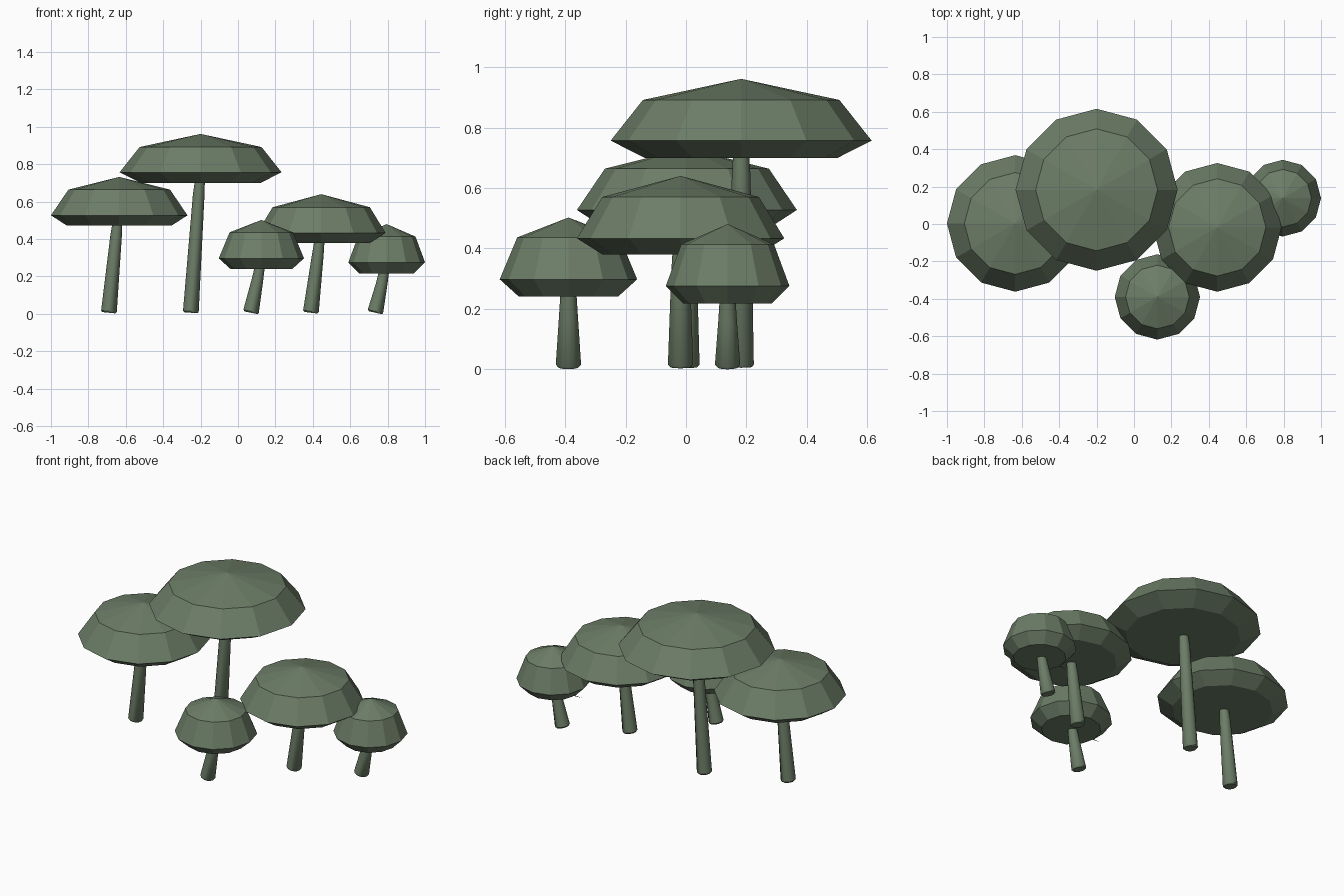
import bpy
import bmesh
from math import sin, cos, pi
from mathutils import Vector

SIDES = 12

if "Cube" in bpy.data.objects:
    bpy.data.objects.remove(bpy.data.objects["Cube"])

green = bpy.data.materials.new("moss green")
green.use_nodes = True
green.diffuse_color = (0.15, 0.205, 0.135, 1)
green.node_tree.nodes["Principled BSDF"].inputs["Base Color"].default_value = green.diffuse_color


def finish(bm, name, smooth=False):
    bmesh.ops.recalc_face_normals(bm, faces=bm.faces)
    mesh = bpy.data.meshes.new(name)
    bm.to_mesh(mesh)
    bm.free()
    mesh.materials.append(green)
    obj = bpy.data.objects.new(name, mesh)
    bpy.context.collection.objects.link(obj)
    if smooth:
        bpy.ops.object.select_all(action="DESELECT")
        obj.select_set(True)
        bpy.context.view_layer.objects.active = obj
        bpy.ops.object.shade_smooth_by_angle(angle=0.7)


def ring(bm, center, radius, tilt=0.0):
    """Ring of vertices, tipped about the y axis to follow a leaning stem."""
    verts = []
    for i in range(SIDES):
        a = 2 * pi * i / SIDES
        offset = Vector((cos(a) * cos(tilt), sin(a), -cos(a) * sin(tilt))) * radius
        verts.append(bm.verts.new(Vector(center) + offset))
    return verts


def bridge(bm, low, high):
    for i in range(SIDES):
        j = (i + 1) % SIDES
        bm.faces.new((low[i], low[j], high[j], high[i]))


def cap(name, x, y, profile, apex):
    bm = bmesh.new()
    rings = [ring(bm, (x, y, z), r) for r, z in profile]
    bm.faces.new(rings[0])
    for low, high in zip(rings, rings[1:]):
        bridge(bm, low, high)
    tip = bm.verts.new((x, y, apex))
    for i in range(SIDES):
        bm.faces.new((rings[-1][i], rings[-1][(i + 1) % SIDES], tip))
    finish(bm, name)


def stem(name, y, foot_x, top_x, top_z):
    # Straight lean, then a slight bend just under the cap
    bm = bmesh.new()
    lean = (top_x - foot_x) / top_z
    bend_z = top_z - 0.06
    bend_x = foot_x + lean * bend_z * 0.94
    stations = [(foot_x, 0.006, 0.035), (foot_x, 0.014, 0.042),
                (bend_x, bend_z, 0.031), (top_x, top_z + 0.02, 0.026)]
    rings = [ring(bm, (x, y, z), r, lean) for x, z, r in stations]
    bm.faces.new(rings[0])
    bm.faces.new(rings[-1])
    for low, high in zip(rings, rings[1:]):
        bridge(bm, low, high)
    finish(bm, name, smooth=True)


def collar(name, x, y, z, reach):
    # Ragged flat star around the stem, with one long sliver towards -x
    bm = bmesh.new()
    points = []
    for i in range(16):
        a = pi + 2 * pi * i / 16
        r = reach if i == 0 else (0.035 if i % 2 else 0.07)
        points.append(bm.verts.new((x + r * cos(a), y + r * sin(a), z - 0.003)))
    bm.faces.new(points)
    finish(bm, name)


# name, centre x, y, foot x, stem top x, (radius, height) from underside up, apex, sliver reach
MUSHROOMS = [
    ("tall", -0.2, 0.183, -0.252, -0.203, [(0.32, 0.70), (0.433, 0.757), (0.326, 0.892)], 0.962, 0.3),
    ("right", -0.635, 0.003, -0.69, -0.644, [(0.28, 0.472), (0.365, 0.527), (0.272, 0.664)], 0.732, 0.295),
    ("left", 0.445, -0.018, 0.39, 0.437, [(0.26, 0.38), (0.344, 0.433), (0.26, 0.57)], 0.64, 0.26),
    ("small_front", 0.125, -0.39, 0.07, 0.118, [(0.165, 0.24), (0.228, 0.297), (0.17, 0.436)], 0.502, 0.212),
    ("small_left", 0.795, 0.138, 0.735, 0.783, [(0.147, 0.217), (0.205, 0.275), (0.154, 0.413)], 0.48, 0.195),
]

for name, x, y, foot_x, top_x, profile, apex, reach in MUSHROOMS:
    under = profile[0][1]
    cap(name + "_mushroom_cap", x, y, profile, apex)
    stem(name + "_mushroom_stem", y, foot_x, top_x, under)
    collar(name + "_mushroom_collar", top_x, y, under, reach - (x - top_x))
